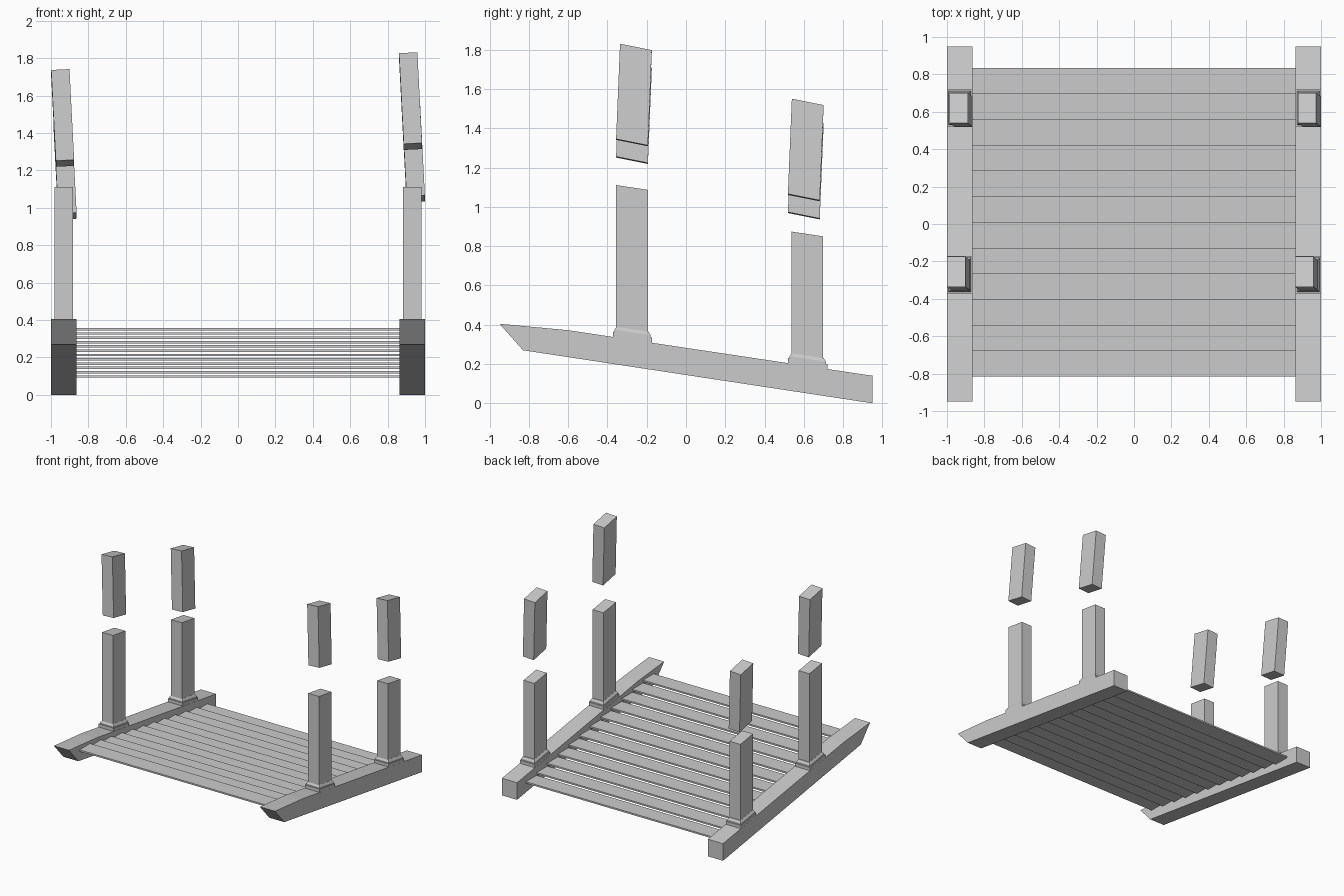
import bpy, bmesh

if "Cube" in bpy.data.objects:
    bpy.data.objects.remove(bpy.data.objects["Cube"])

SLOPE = -0.151          # fall of the deck towards the back


def rail_top(y):
    return 0.14 + SLOPE * (y - 0.95)


def finish(name, bm):
    bmesh.ops.recalc_face_normals(bm, faces=bm.faces[:])
    mesh = bpy.data.meshes.new(name)
    bm.to_mesh(mesh)
    bm.free()
    obj = bpy.data.objects.new(name, mesh)
    bpy.context.collection.objects.link(obj)
    return obj


def loft(name, rings):
    """Join equal-length rings of points into a closed solid."""
    bm = bmesh.new()
    loops = [[bm.verts.new(p) for p in ring] for ring in rings]
    n = len(loops[0])
    for a, b in zip(loops, loops[1:]):
        for i in range(n):
            j = (i + 1) % n
            bm.faces.new((a[i], a[j], b[j], b[i]))
    bm.faces.new(loops[0][::-1])
    bm.faces.new(loops[-1])
    return finish(name, bm)


def rect(cx, cy, hx, hy, z):
    """Rectangle ring whose height comes from z(x, y)."""
    pts = [(cx + sx * hx, cy + sy * hy) for sx, sy in ((-1, -1), (1, -1), (1, 1), (-1, 1))]
    return [(x, y, z(x, y)) for x, y in pts]


# Sloping side rails with an undercut front end
profile = [(-0.95, 0.405), (-0.83, 0.27), (0.95, 0.0), (0.95, 0.14), (-0.60, 0.372)]
for side, s in (("left", -1), ("right", 1)):
    loft(f"{side}_rail", [[(s * x, y, z) for y, z in profile] for x in (0.863, 1.0)])

# Twelve stepped deck planks with thin gaps between levels
pitch_y, pitch_z, thick = 1.65 / 12, 0.0230, 0.013
for i in range(12):
    y = -0.815 + pitch_y * (i + 0.5)
    top = 0.357 - pitch_z * i
    loft(f"deck_plank_{i + 1}",
         [rect(0, y, 0.866, pitch_y / 2, lambda px, py, h=h: h) for h in (top - thick, top)])

# Lower posts with stepped base trim, all sheared along the rail
for row, cy, height in (("front", -0.275, 0.774), ("back", 0.617, 0.672)):
    for side, s in (("left", -1), ("right", 1)):
        cx = s * 0.932
        steps = [("post", [(0.049, 0.081, -0.05), (0.049, 0.081, height)]),
                 ("base_plate", [(0.0675, 0.1, -0.02), (0.0675, 0.1, 0.025)]),
                 ("base_collar", [(0.061, 0.092, 0.02), (0.061, 0.092, 0.036), (0.05, 0.082, 0.052)])]
        for part, sizes in steps:
            dy = 0 if part == "post" else 0.003
            loft(f"{row}_{side}_{part}",
                 [rect(cx, cy + dy, hx, hy, lambda x, y, h=h: rail_top(y) + h)
                  for hx, hy, h in sizes])

# Broken-off upper posts, leaning together above the lower ones
for name, cx, cy, cz in (("front_right", 0.935, -0.275, 1.3275),
                         ("front_left", -0.925, -0.275, 1.2375),
                         ("back_right", 0.950, 0.600, 1.0475),
                         ("back_left", -0.912, 0.600, 0.9550)):
    bottom = rect(cx, cy, 0.049, 0.081,
                  lambda x, y: cz + 0.05 * (x - cx) - 0.2 * (y - cy))
    top = [(x - 0.025, y + 0.02, z + 0.485) for x, y, z in bottom]
    loft(f"{name}_upper_post", [bottom, top])
